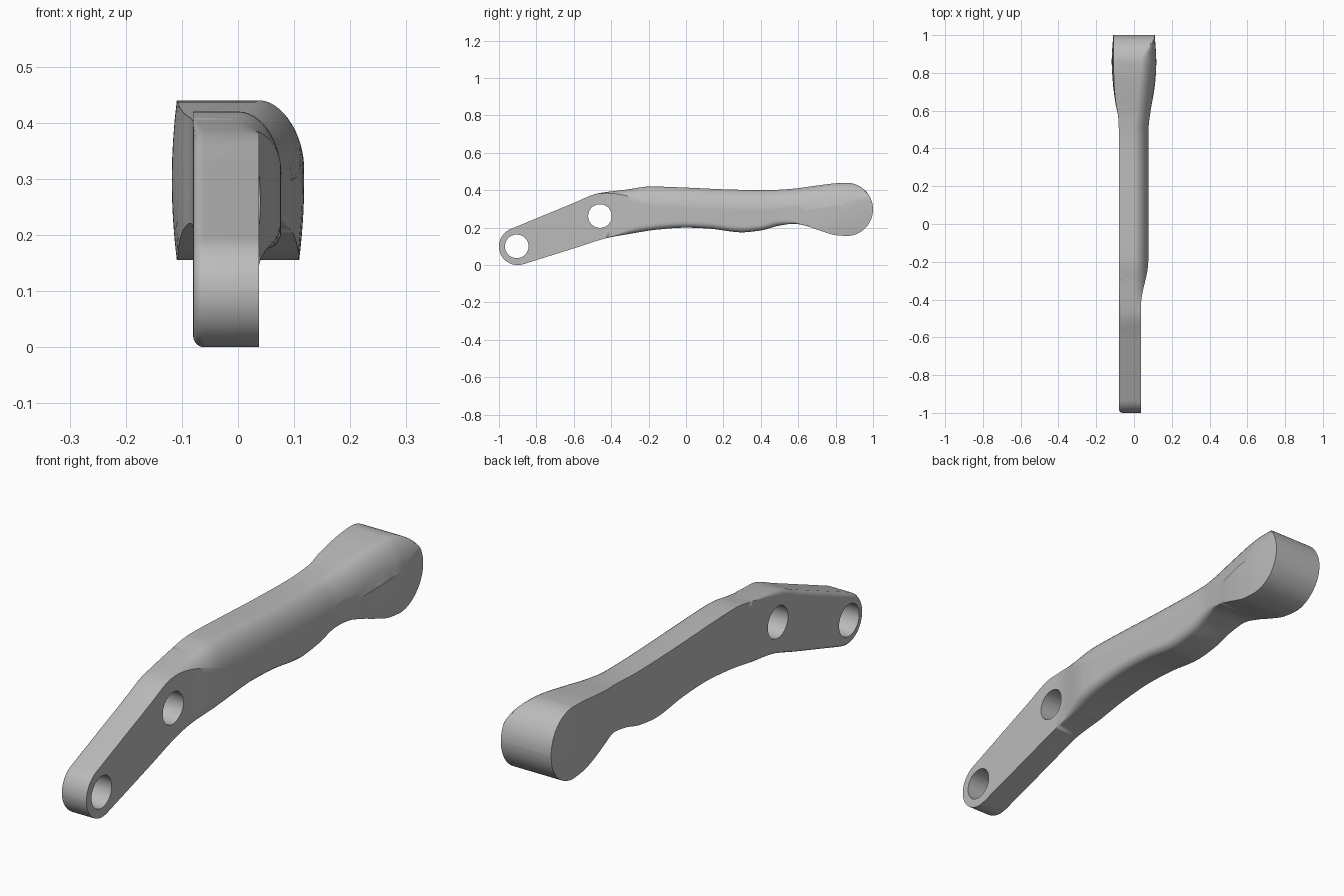
import bpy, bmesh, math
from mathutils import Vector

if "Cube" in bpy.data.objects:
    bpy.data.objects.remove(bpy.data.objects["Cube"], do_unlink=True)


def curve(points):
    """Monotone smooth curve through (position, value) points."""
    xs, vs = zip(*points)
    slopes = [(vs[i + 1] - vs[i]) / (xs[i + 1] - xs[i]) for i in range(len(xs) - 1)]
    tang = [slopes[0]]
    for a, b in zip(slopes, slopes[1:]):
        tang.append(2 * a * b / (a + b) if a * b > 0 else 0)
    tang.append(slopes[-1])

    def value(x):
        if x <= xs[0]:
            return vs[0]
        if x >= xs[-1]:
            return vs[-1]
        i = max(k for k in range(len(xs) - 1) if xs[k] <= x)
        h = xs[i + 1] - xs[i]
        t = (x - xs[i]) / h
        return (vs[i] * (1 + 2 * t) * (1 - t) ** 2 + vs[i + 1] * t * t * (3 - 2 * t)
                + h * (tang[i] * t * (1 - t) ** 2 + tang[i + 1] * t * t * (t - 1)))
    return value


# Side profile and widths along the lever
top_line = curve([(-0.938, 0.1925), (-0.6, 0.332), (-0.48, 0.381), (-0.42, 0.391),
                  (-0.32, 0.403), (-0.19, 0.42), (0, 0.414), (0.2, 0.405), (0.42, 0.4),
                  (0.55, 0.406), (0.7, 0.425), (0.8, 0.437), (0.8575, 0.44)])
bottom_line = curve([(-0.87, 0.0045), (-0.6, 0.089), (-0.42, 0.145), (-0.3, 0.167),
                     (-0.15, 0.19), (0, 0.2), (0.12, 0.195), (0.3, 0.175), (0.4, 0.185),
                     (0.5, 0.211), (0.58, 0.221), (0.64, 0.21), (0.7, 0.19),
                     (0.8, 0.16), (0.8575, 0.155)])
right_x = curve([(-0.42, 0.037), (-0.38, 0.042), (-0.22, 0.074), (-0.15, 0.077), (0.5, 0.077),
                 (0.6, 0.088), (0.7, 0.106), (0.78, 0.115), (0.86, 0.118), (1, 0.11)])
left_x = curve([(0.48, -0.08), (0.55, -0.082), (0.65, -0.1), (0.75, -0.112),
                (0.86, -0.118), (1, -0.11)])
crown = curve([(0.55, 0), (0.8, 0.009)])
round_start = curve([(0.5, 0), (0.85, 0.04)])
round_height = curve([(-0.48, 0), (-0.34, 0.11), (-0.2, 0.12)])
under_round = curve([(-0.42, 0), (-0.25, 0.03), (0.45, 0.03), (0.64, 0)])
left_round = curve([(-0.46, 0.02), (-0.3, 0)])

FRONT, FRONT_R = (-0.9, 0.1), 0.1
BACK, BACK_R = (0.8575, 0.2975), 0.1425


def outline(y, side):
    """Height of the profile: side 1 is the top, -1 the underside."""
    start = -0.938 if side > 0 else -0.87
    for (cy, cz), r, inside in ((FRONT, FRONT_R, y < start), (BACK, BACK_R, y > BACK[0])):
        if inside:
            return cz + side * math.sqrt(max(0, r * r - (y - cy) ** 2))
    return top_line(y) if side > 0 else bottom_line(y)


# Stations along the length, close together on both round ends
ARC = 16
quarter = [math.pi / 2 * i / ARC for i in range(ARC + 1)]
stations = [FRONT[0] - FRONT_R * math.cos(a) for a in quarter]
span = BACK[0] - FRONT[0]
stations += [FRONT[0] + span * i / 110 for i in range(1, 110)]
stations += [BACK[0] + BACK_R * math.sin(a) for a in quarter]
tops = [Vector((y, outline(y, 1))) for y in stations]
bots = [Vector((y, outline(y, -1))) for y in stations]
LAST = len(stations) - 1


def inward(points, others, i, side):
    before = points[i - 1] if i else others[1]
    after = points[i + 1] if i < LAST else others[i - 1]
    d = (after - before).normalized()
    return Vector((d.y, -d.x)) * side


def left_edge(points, others, i, side):
    """Rounded left edge, from the flank to the rim."""
    y = stations[i]
    r, n = left_round(y), inward(points, others, i, side)
    for k in range(6):
        a = math.pi / 2 * k / 5
        p = points[i] + n * r * (1 - math.sin(a))
        yield Vector((left_x(y) + r * (1 - math.cos(a)), p.x, p.y))


def section(i):
    y, t, b = stations[i], tops[i].y, bots[i].y
    xr, x0, h, u = right_x(y), round_start(y), round_height(y), under_round(y)
    ceiling = t if y < BACK[0] else top_line(y)
    under = list(left_edge(bots, tops, i, -1))
    for k in range(6):
        a = math.pi / 2 * k / 5
        under.append(Vector((xr - u + u * math.sin(a), y, b + u * (1 - math.cos(a)))))
    upper = list(left_edge(tops, bots, i, 1))
    for k in range(13):
        x = x0 + (xr - x0) * math.sin(math.pi / 2 * k / 12)
        drop = h * (1 - math.sqrt(max(0, 1 - ((x - x0) / 0.078) ** 2)))
        upper.append(Vector((x, y, max(b, min(t, ceiling - drop)))))
    right = [under[-1].lerp(upper[-1], k / 8) for k in range(1, 8)]
    left = [upper[0].lerp(under[0], k / 8) for k in range(1, 8)]
    ring = under + right + upper[::-1] + left
    # Slight doming of both flanks on the wide end
    for p in ring:
        bulge = crown(y) * ((p.z - BACK[1]) / BACK_R) ** 2
        p.x *= 1 - bulge / max(abs(left_x(y)), xr)
    return ring


# Lever body
bm = bmesh.new()
rings = [[bm.verts.new(p) for p in section(i)] for i in range(LAST + 1)]
for r0, r1 in zip(rings, rings[1:]):
    for k in range(len(r0)):
        j = (k + 1) % len(r0)
        bm.faces.new((r0[k], r0[j], r1[j], r1[k]))
bmesh.ops.remove_doubles(bm, verts=bm.verts, dist=0.0002)
bmesh.ops.holes_fill(bm, edges=[e for e in bm.edges if e.is_boundary], sides=0)
bmesh.ops.recalc_face_normals(bm, faces=bm.faces)
mesh = bpy.data.meshes.new("lever_body")
bm.to_mesh(mesh)
bm.free()
lever = bpy.data.objects.new("lever_body", mesh)
bpy.context.collection.objects.link(lever)

grey = bpy.data.materials.new("plain grey")
grey.use_nodes = True
grey.diffuse_color = (0.5, 0.5, 0.5, 1)
grey.node_tree.nodes["Principled BSDF"].inputs["Base Color"].default_value = (0.5, 0.5, 0.5, 1)
mesh.materials.append(grey)

# Two pivot holes through the tang
for name, y, z in (("front_hole_cutter", -0.905, 0.1), ("rear_hole_cutter", -0.46, 0.262)):
    bpy.ops.mesh.primitive_cylinder_add(vertices=64, radius=0.063, depth=0.6,
                                        location=(0, y, z), rotation=(0, math.pi / 2, 0))
    cutter = bpy.context.object
    cutter.name = name
    cutter.data.materials.append(grey)
    cutter.hide_render = True
    cutter.display_type = 'WIRE'
    cut = lever.modifiers.new(name, 'BOOLEAN')
    cut.operation, cut.solver, cut.object = 'DIFFERENCE', 'EXACT', cutter
    bpy.ops.object.select_all(action='DESELECT')
    lever.select_set(True)
    bpy.context.view_layer.objects.active = lever
    bpy.ops.object.modifier_apply(modifier=name)
    bpy.data.objects.remove(cutter, do_unlink=True)

bpy.ops.object.shade_smooth_by_angle(angle=math.radians(30))
